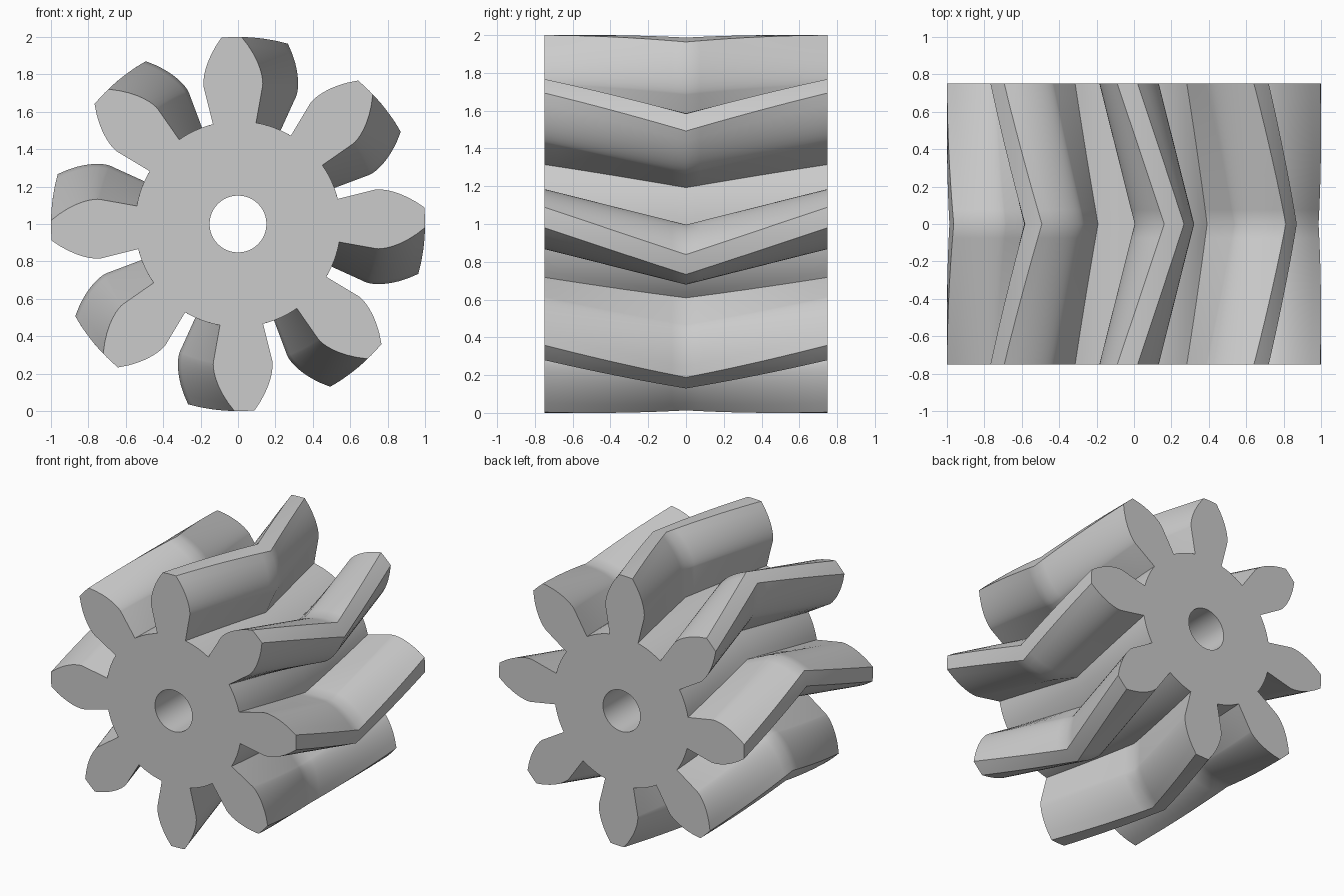
import bpy, bmesh
from math import sin, cos, tan, acos, sqrt, pi, radians

old = bpy.data.objects.get("Cube")
if old:
    bpy.data.objects.remove(old, do_unlink=True)

# Gear proportions: involute teeth, 20 degree pressure angle, 15 degree helix
TEETH = 8
MODULE = 0.2
PITCH = MODULE * TEETH / 2
TIP = PITCH + MODULE
ROOT = PITCH - 1.25 * MODULE
PRESSURE = radians(20)
BASE = PITCH * cos(PRESSURE)
BORE = 0.152
HALF = 0.75
TWIST = HALF * tan(radians(15)) / PITCH
START = radians(2)
STEPS = 10


def involute(r):
    return sqrt((r / BASE) ** 2 - 1) - acos(BASE / r)


def lerp(a, b, n):
    return [a + (b - a) * i / n for i in range(n + 1)]


# Outline of one tooth as (radius, angle): flank, tip arc, mirrored flank, root arc
base_half = pi / (2 * TEETH) + tan(PRESSURE) - PRESSURE
flank = [(ROOT, base_half)]
for t in lerp(0, 1, 8):
    r = BASE + (TIP - BASE) * t ** 1.5
    flank.append((r, base_half - involute(max(r, BASE + 1e-9))))
tip_half = flank[-1][1]
tooth = [(r, -a) for r, a in flank]
tooth += [(TIP, a) for a in lerp(-tip_half, tip_half, 4)[1:-1]]
tooth += flank[::-1]
gap_end = 2 * pi / TEETH - base_half
tooth += [(ROOT, a) for a in lerp(base_half, gap_end, 6)[1:-1]]
outline = [(r, a + START + k * 2 * pi / TEETH) for k in range(TEETH) for r, a in tooth]
bore = [(BORE, a) for a in lerp(0, 2 * pi, 48)[:-1]]

bm = bmesh.new()


def ring(points, y, turn=0):
    return [bm.verts.new((r * cos(a + turn), y, 1 + r * sin(a + turn))) for r, a in points]


def skin(rings):
    for lower, upper in zip(rings, rings[1:]):
        for i in range(len(lower)):
            j = (i + 1) % len(lower)
            bm.faces.new((lower[i], lower[j], upper[j], upper[i]))


# Herringbone sweep: twist reverses at mid width
teeth_rings = [ring(outline, y, -TWIST * (1 - abs(y) / HALF))
               for y in lerp(-HALF, HALF, 2 * STEPS)]
bore_rings = [ring(bore, y) for y in (-HALF, HALF)]
skin(teeth_rings)
skin(bore_rings)

# Flat end faces around the bore
for end in (0, -1):
    edges = []
    for loop in (teeth_rings[end], bore_rings[end]):
        edges += [bm.edges.get((loop[i - 1], loop[i])) for i in range(len(loop))]
    bmesh.ops.triangle_fill(bm, edges=edges, use_beauty=True, normal=(0, 1, 0))
bmesh.ops.recalc_face_normals(bm, faces=bm.faces[:])

mesh = bpy.data.meshes.new("herringbone_gear")
bm.to_mesh(mesh)
bm.free()
gear = bpy.data.objects.new("herringbone_gear", mesh)
bpy.context.collection.objects.link(gear)

# Plain light grey metal
grey = bpy.data.materials.new("light_grey")
grey.use_nodes = True
colour = (0.6, 0.6, 0.6, 1)
grey.diffuse_color = colour
grey.node_tree.nodes["Principled BSDF"].inputs["Base Color"].default_value = colour
mesh.materials.append(grey)

bpy.ops.object.select_all(action="DESELECT")
gear.select_set(True)
bpy.context.view_layer.objects.active = gear
bpy.ops.object.shade_smooth_by_angle(angle=radians(30))
